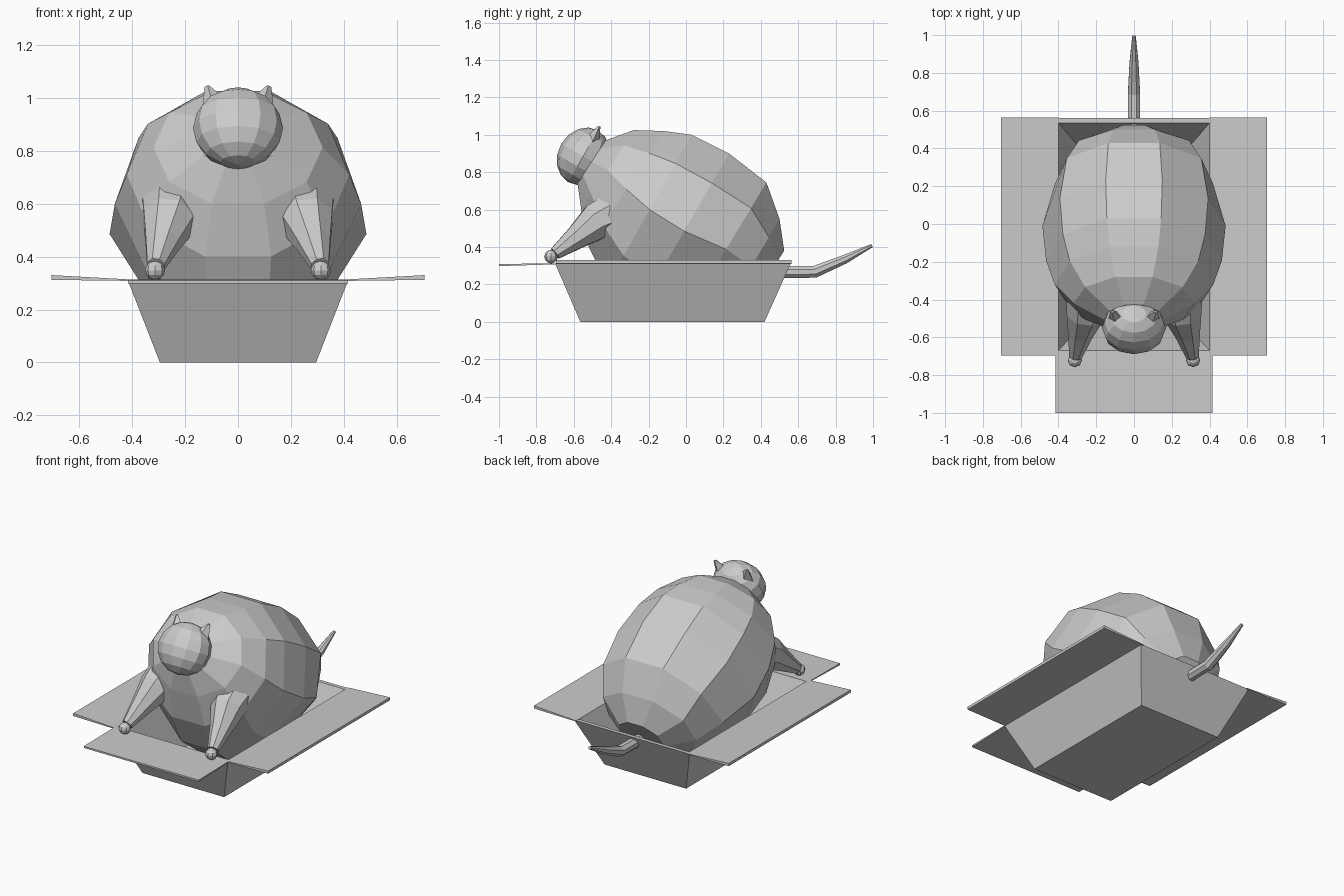
import bpy, bmesh, math
from mathutils import Vector, Matrix

if "Cube" in bpy.data.objects:
    bpy.data.objects.remove(bpy.data.objects["Cube"])

grey = bpy.data.materials.new("plain grey")
grey.diffuse_color = (0.6, 0.6, 0.6, 1)
grey.use_nodes = True
grey.node_tree.nodes["Principled BSDF"].inputs["Base Color"].default_value = grey.diffuse_color


def finish(name, bm):
    bmesh.ops.recalc_face_normals(bm, faces=bm.faces)
    mesh = bpy.data.meshes.new(name)
    bm.to_mesh(mesh)
    bm.free()
    mesh.materials.append(grey)
    obj = bpy.data.objects.new(name, mesh)
    bpy.context.collection.objects.link(obj)
    return obj


def loft(name, rings):
    """Skin a list of equal point loops and cap both ends."""
    bm = bmesh.new()
    loops = [[bm.verts.new(p) for p in r] for r in rings]
    n = len(loops[0])
    for a, b in zip(loops, loops[1:]):
        for i in range(n):
            j = (i + 1) % n
            bm.faces.new((a[i], a[j], b[j], b[i]))
    bm.faces.new(loops[0][::-1])
    bm.faces.new(loops[-1])
    return finish(name, bm)


def tube(name, path, radii, sides=8):
    """Tapered tube along a path."""
    pts = [Vector(p) for p in path]
    rings = []
    for i, p in enumerate(pts):
        d = (pts[min(i + 1, len(pts) - 1)] - pts[max(i - 1, 0)]).normalized()
        u = d.cross(Vector((1, 0, 0))).normalized()
        v = d.cross(u)
        rings.append([p + radii[i] * (u * math.cos(t) + v * math.sin(t))
                      for t in (math.tau * (k + 0.5) / sides for k in range(sides))])
    return loft(name, rings)


def ball(name, centre, size, tilt=0, seg=12, rows=8):
    bm = bmesh.new()
    m = Matrix.Translation(centre) @ Matrix.Rotation(tilt, 4, 'X') @ Matrix.Diagonal((*size, 1))
    bmesh.ops.create_uvsphere(bm, u_segments=seg, v_segments=rows, radius=1, matrix=m)
    return finish(name, bm)


def rect(x, y0, y1, z):
    return [(-x, y0, z), (x, y0, z), (x, y1, z), (-x, y1, z)]


# open tapered box with thin walls
loft("box", [rect(0.295, -0.565, 0.42, 0), rect(0.417, -0.70, 0.56, 0.312),
             rect(0.40, -0.67, 0.535, 0.312), rect(0.28, -0.54, 0.395, 0.015)])

# wedge-shaped flaps, folded out
for s, side in ((-1, "left"), (1, "right")):
    wedge = [(0.40, 0.308), (0.705, 0.312), (0.705, 0.33), (0.40, 0.313)]
    loft(side + "_flap", [[(s * x, y, z) for x, z in wedge] for y in (-0.695, 0.565)])
wedge = [(-0.67, 0.308), (-1.0, 0.298), (-1.0, 0.309), (-0.67, 0.313)]
loft("front_flap", [[(x, y, z) for y, z in wedge] for x in (-0.415, 0.415)])

# body: tilted rings given by top y,z, bottom y,z and half width
stations = [(-0.43, 0.97, -0.58, 0.74, 0.16), (-0.28, 1.025, -0.56, 0.60, 0.32),
            (-0.12, 1.02, -0.52, 0.40, 0.42), (0.03, 1.00, -0.42, 0.20, 0.465),
            (0.23, 0.90, -0.25, 0.07, 0.485), (0.43, 0.745, 0.00, 0.03, 0.44),
            (0.50, 0.55, 0.20, 0.04, 0.36), (0.525, 0.38, 0.36, 0.12, 0.19)]
SIDES = 10
rings = []
for ty, tz, by, bz, w in stations:
    ring = []
    for k in range(SIDES):
        t = math.tau * (k + 0.5) / SIDES
        c = math.cos(t) / math.cos(math.pi / SIDES) / 2
        y, z = (ty + by) / 2 + c * (ty - by), (tz + bz) / 2 + c * (tz - bz)
        x = w * math.sin(t) * (1 - 0.8 * max(0, 0.45 - z))
        ring.append((x, y, z))
    rings.append(ring)
loft("body", rings)

# head
ball("head", (0, -0.55, 0.885), (0.17, 0.135, 0.16), -math.pi / 6)

# ears, arms and paws on both sides
for s, side in ((-1, "left"), (1, "right")):
    base = [(0.055, -0.50, 1.0), (0.095, -0.54, 0.98), (0.135, -0.50, 0.96), (0.095, -0.46, 0.98)]
    tip = [(0.107, -0.465, 1.045), (0.115, -0.472, 1.047), (0.126, -0.465, 1.04), (0.115, -0.458, 1.045)]
    loft(side + "_ear", [[(s * x, y, z) for x, y, z in r] for r in (base, tip)])
    tube(side + "_arm", [(s * 0.25, -0.40, 0.575), (s * 0.26, -0.48, 0.535),
                         (s * 0.285, -0.58, 0.455), (s * 0.31, -0.70, 0.365)],
         [0.12, 0.105, 0.07, 0.036])
    ball(side + "_paw", (s * 0.313, -0.722, 0.348), (0.038, 0.036, 0.036), 0, 8, 6)

# tail through the back of the box
tube("tail", [(0, 0.48, 0.265), (0, 0.69, 0.268), (0, 0.85, 0.335), (0, 0.995, 0.408)],
     [0.035, 0.035, 0.026, 0.01])
